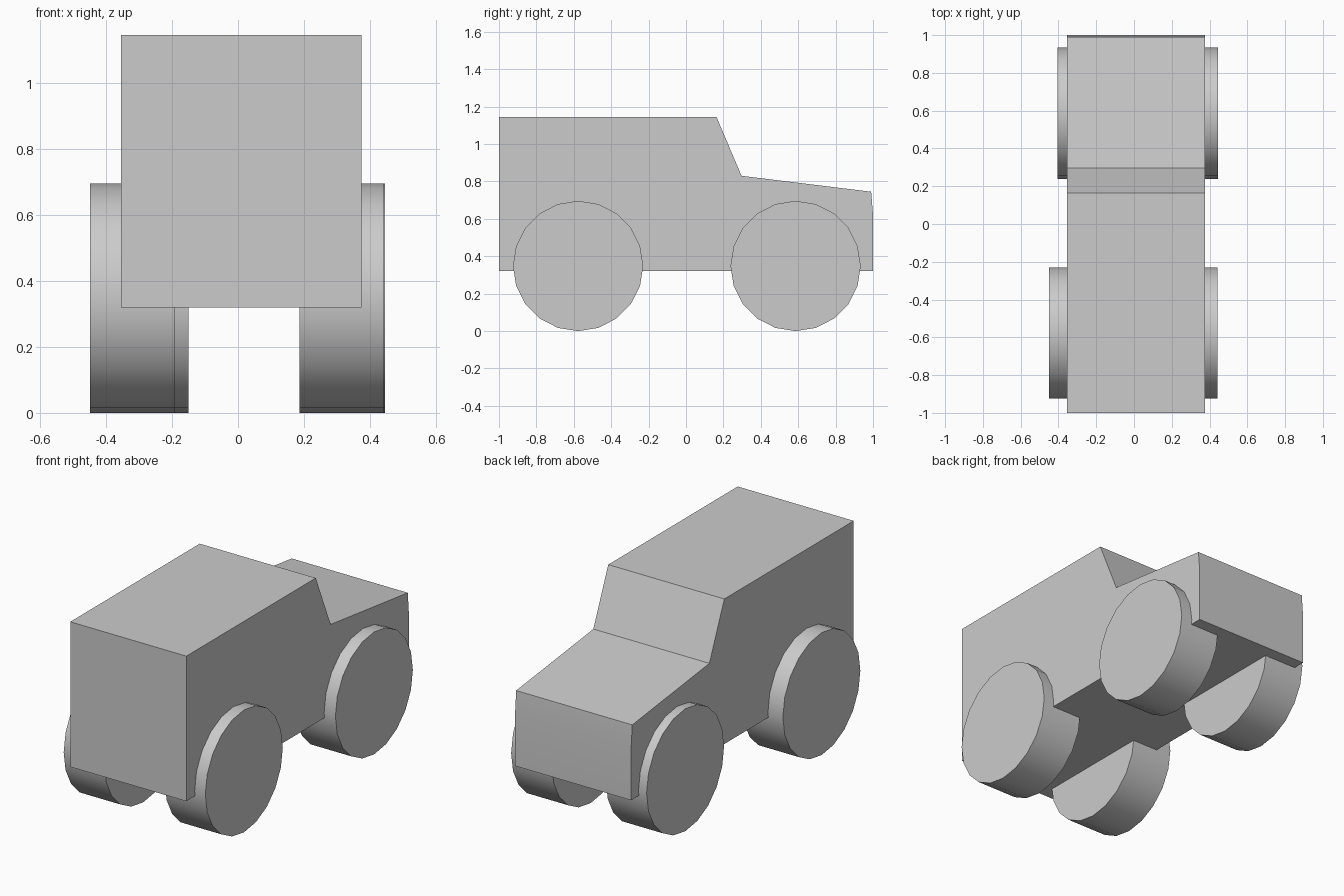
import bpy, bmesh, math
from mathutils import Matrix

if "Cube" in bpy.data.objects:
    bpy.data.objects.remove(bpy.data.objects["Cube"])


def finish(name, bm):
    bmesh.ops.recalc_face_normals(bm, faces=bm.faces)
    mesh = bpy.data.meshes.new(name)
    bm.to_mesh(mesh)
    bm.free()
    obj = bpy.data.objects.new(name, mesh)
    bpy.context.collection.objects.link(obj)
    bpy.ops.object.select_all(action='DESELECT')
    obj.select_set(True)
    bpy.context.view_layer.objects.active = obj
    bpy.ops.object.shade_smooth_by_angle(angle=math.radians(25))
    return obj


# Body: side profile (y, z) extruded across the width
X_LEFT, X_RIGHT = -0.355, 0.375
profile = [(-1, 0.32), (1, 0.32), (1, 0.62), (0.99, 0.745),
           (0.297, 0.83), (0.163, 1.145), (-1, 1.145)]
bm = bmesh.new()
side = bm.faces.new([bm.verts.new((X_LEFT, y, z)) for y, z in profile])
ext = bmesh.ops.extrude_face_region(bm, geom=[side])
bmesh.ops.translate(bm, vec=(X_RIGHT - X_LEFT, 0, 0),
                    verts=[g for g in ext["geom"] if isinstance(g, bmesh.types.BMVert)])
finish("body", bm)


# Wheels: 20-sided cylinders lying along x
def wheel(name, x0, x1, y, radius=0.348):
    bm = bmesh.new()
    place = Matrix.Translation(((x0 + x1) / 2, y, radius)) @ Matrix.Rotation(math.pi / 2, 4, 'Y')
    bmesh.ops.create_cone(bm, cap_ends=True, segments=20, radius1=radius,
                          radius2=radius, depth=x1 - x0, matrix=place)
    finish(name, bm)


wheel("front_left_wheel", -0.449, -0.193, -0.577)
wheel("front_right_wheel", 0.187, 0.442, -0.577)
wheel("back_left_wheel", -0.406, -0.15, 0.586)
wheel("back_right_wheel", 0.19, 0.446, 0.586)
